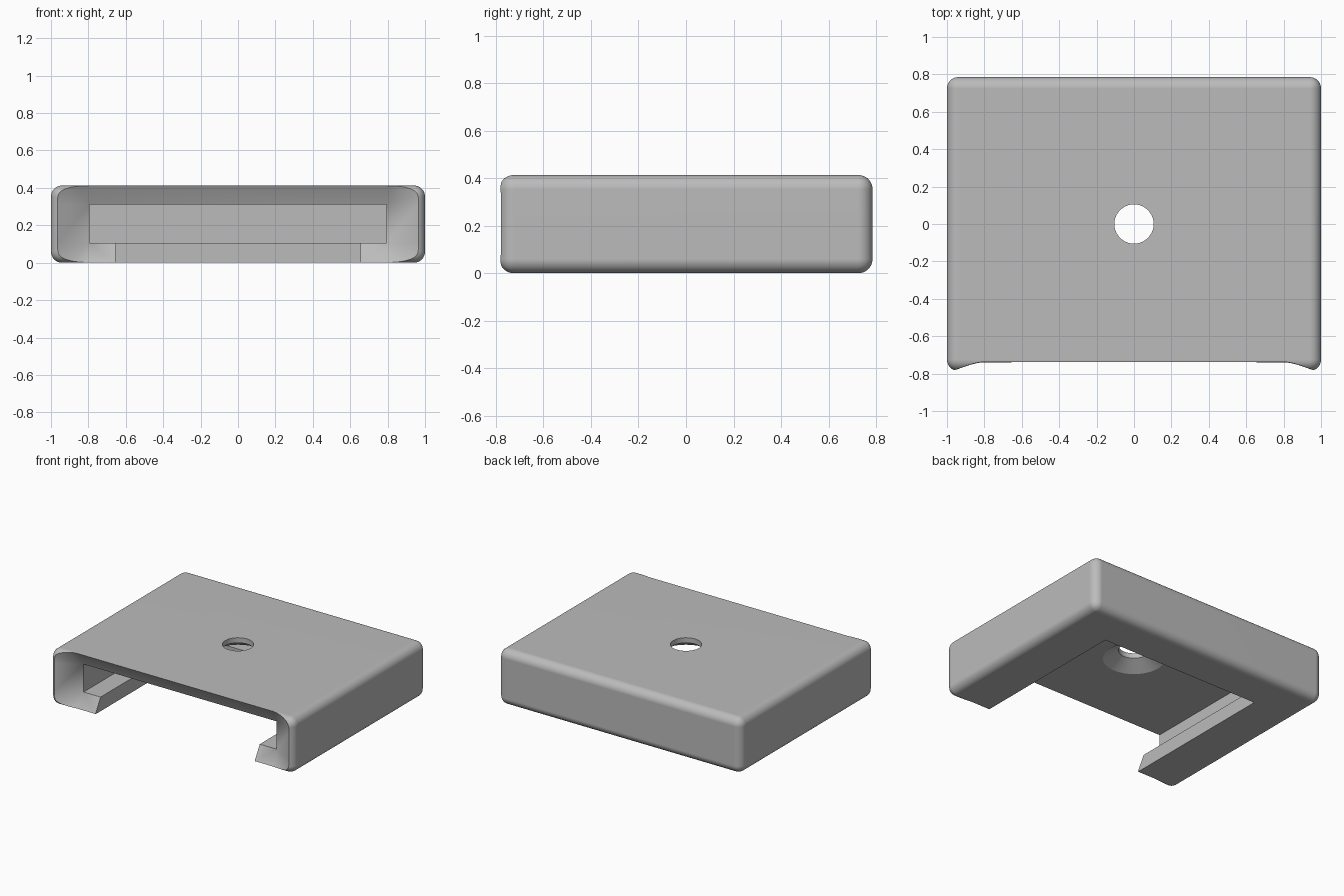
import bpy, bmesh, math

if "Cube" in bpy.data.objects:
    bpy.data.objects.remove(bpy.data.objects["Cube"], do_unlink=True)

W, D, H = 2.0, 1.57, 0.413           # overall size
SLOT_X, SLOT_LO, SLOT_HI = 0.795, 0.105, 0.312
FRONT = -D / 2

grey = bpy.data.materials.new("light grey")
grey.use_nodes = True
colour = (0.5, 0.5, 0.5, 1)
grey.diffuse_color = colour
grey.node_tree.nodes["Principled BSDF"].inputs["Base Color"].default_value = colour


def make_object(name, bm):
    bmesh.ops.recalc_face_normals(bm, faces=bm.faces)
    mesh = bpy.data.meshes.new(name)
    bm.to_mesh(mesh)
    bm.free()
    mesh.materials.append(grey)
    obj = bpy.data.objects.new(name, mesh)
    bpy.context.collection.objects.link(obj)
    return obj


def box(name, lo, hi, fillet=0):
    bm = bmesh.new()
    bmesh.ops.create_cube(bm, size=1)
    for v in bm.verts:
        v.co = [(a + b) / 2 + c * (b - a) for a, b, c in zip(lo, hi, v.co)]
    if fillet:
        bmesh.ops.bevel(bm, geom=bm.edges[:], offset=fillet, segments=10,
                        profile=0.5, affect='EDGES')
    return make_object(name, bm)


def flare(name, inner_y, reach):
    """Thirty degree funnel that widens forward from the slot rectangle."""
    bm = bmesh.new()
    outer_y = inner_y - reach * math.tan(math.radians(30))
    corners = [(SLOT_X, SLOT_HI), (-SLOT_X, SLOT_HI),
               (-SLOT_X, SLOT_LO), (SLOT_X, SLOT_LO)]
    for i, (x, z) in enumerate(corners):
        bm.verts.new((x, inner_y, z))
        for k in range(17):
            a = math.pi / 2 * (i + k / 16)
            bm.verts.new((x + reach * math.cos(a), outer_y, z + reach * math.sin(a)))
    bmesh.ops.convex_hull(bm, input=bm.verts[:])
    bmesh.ops.dissolve_limit(bm, angle_limit=0.001, verts=bm.verts[:], edges=bm.edges[:])
    return make_object(name, bm)


def lathe(name, profile, sides=64):
    bm = bmesh.new()
    rings = [[bm.verts.new((r * math.cos(2 * math.pi * k / sides),
                            r * math.sin(2 * math.pi * k / sides), z))
              for k in range(sides)] for r, z in profile]
    for a, b in zip(rings, rings[1:]):
        for k in range(sides):
            n = (k + 1) % sides
            bm.faces.new((a[k], a[n], b[n], b[k]))
    bm.faces.new(rings[0])
    bm.faces.new(rings[-1])
    return make_object(name, bm)


# Rounded block
body = box("slotted_cover", (-W / 2, FRONT, 0), (W / 2, -FRONT, H), 0.06)

# Wide channel, narrower open underside, funnel mouth and countersunk hole
cutters = [
    box("channel_cutter", (-SLOT_X, -0.95, SLOT_LO), (SLOT_X, 0.62, SLOT_HI)),
    box("underside_cutter", (-0.655, -0.95, -0.1), (0.655, 0.48, 0.2)),
    flare("mouth_cutter", -0.68, 0.3),
    lathe("screw_hole_cutter", [(0.21, 0.22), (0.21, SLOT_HI), (0.105, 0.375), (0.105, 0.6)]),
]

bpy.ops.object.select_all(action='DESELECT')
bpy.context.view_layer.objects.active = body
body.select_set(True)
for cutter in cutters:
    mod = body.modifiers.new(cutter.name, 'BOOLEAN')
    mod.operation = 'DIFFERENCE'
    mod.solver = 'EXACT'
    mod.object = cutter
    bpy.ops.object.modifier_apply(modifier=mod.name)
for cutter in cutters:
    bpy.data.objects.remove(cutter, do_unlink=True)

# Smooth fillets, crisp cut edges, flat large faces
bpy.ops.object.shade_smooth_by_angle(angle=math.radians(25))
weighted = body.modifiers.new("flat_normals", 'WEIGHTED_NORMAL')
weighted.keep_sharp = True
